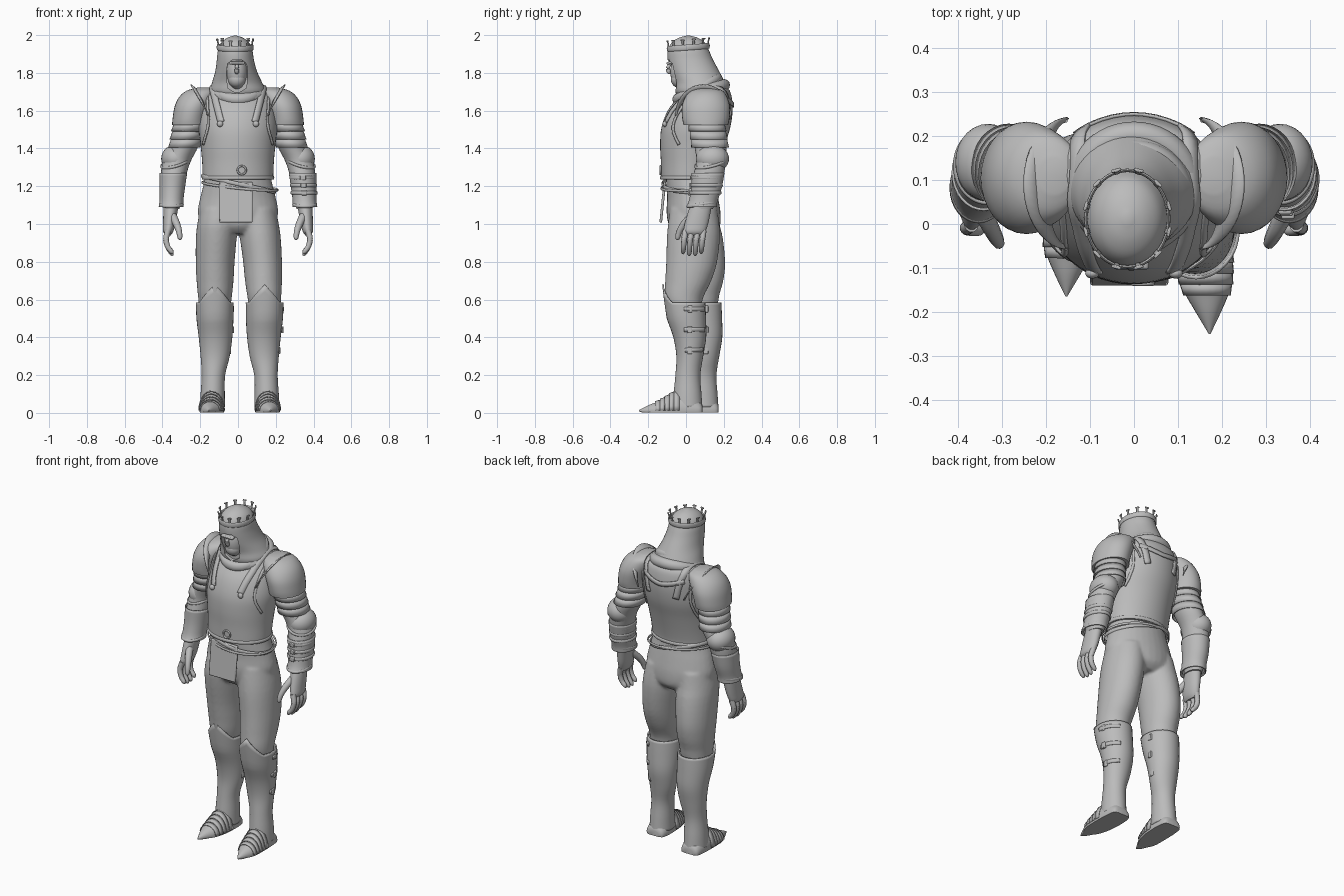
import bpy, bmesh, math
from mathutils import Vector, Matrix
from mathutils.bvhtree import BVHTree

if "Cube" in bpy.data.objects:
    bpy.data.objects.remove(bpy.data.objects["Cube"])

STEEL = bpy.data.materials.new("plain grey")
STEEL.use_nodes = True
STEEL.diffuse_color = (0.5, 0.5, 0.5, 1)
STEEL.node_tree.nodes["Principled BSDF"].inputs["Base Color"].default_value = (0.5, 0.5, 0.5, 1)
parts = []


def finish(name, bm, thick=0):
    bmesh.ops.recalc_face_normals(bm, faces=bm.faces)
    me = bpy.data.meshes.new(name)
    bm.to_mesh(me)
    bm.free()
    ob = bpy.data.objects.new(name, me)
    bpy.context.collection.objects.link(ob)
    me.materials.append(STEEL)
    if thick:
        mod = ob.modifiers.new("thickness", 'SOLIDIFY')
        mod.thickness, mod.offset = thick, 0
    parts.append(ob)
    return ob


def smooth(rows, n):
    """Catmull-Rom interpolation of equal-length tuples."""
    v = [Vector(r) for r in rows]
    out = []
    for i in range(len(v) - 1):
        a, b, c, d = v[max(i - 1, 0)], v[i], v[i + 1], v[min(i + 2, len(v) - 1)]
        for k in range(n):
            t = k / n
            out.append(b + (c - a) * t / 2 + (a * 2 - b * 5 + c * 4 - d) * t * t / 2
                       + (b * 3 - a - c * 3 + d) * t ** 3 / 2)
    return out + [v[-1]]


def skin(name, rings, cap=True, closed=True, thick=0):
    bm = bmesh.new()
    vs = [[bm.verts.new(p) for p in r] for r in rings]
    n = len(vs[0])
    for a, b in zip(vs, vs[1:]):
        for i in range(n if closed else n - 1):
            j = (i + 1) % n
            bm.faces.new((a[i], a[j], b[j], b[i]))
    if cap:
        bm.faces.new(vs[0])
        bm.faces.new(vs[-1])
    return finish(name, bm, thick)


def loft(name, rows, s=1, sub=4, seg=32, shift=None, peak=0, **kw):
    """Elliptical rings (x, y, z, rx, ry); peak raises the front of the last ring."""
    rings = []
    dense = smooth(rows, sub)
    for k, (x, y, z, rx, ry) in enumerate(dense):
        dx, dy = shift(z) if shift else (0, 0)
        ring = []
        for i in range(seg):
            a = math.tau * i / seg
            front = abs((a - 1.5 * math.pi + math.pi) % math.tau - math.pi)
            up = peak * max(0, 1 - front / 0.95) * max(0, (k - len(dense) + 5) / 4)
            ring.append((s * x + dx + rx * math.cos(a), y + dy + ry * math.sin(a), z + up))
        rings.append(ring)
    return skin(name, rings, **kw)


def ball(name, c, r, rot=(0, 0, 0)):
    bm = bmesh.new()
    bmesh.ops.create_uvsphere(bm, u_segments=28, v_segments=16, radius=1)
    ob = finish(name, bm)
    ob.location, ob.scale, ob.rotation_euler = c, r, rot
    return ob


def box(name, c, size, rot=(0, 0, 0), bevel=0.004):
    bm = bmesh.new()
    bmesh.ops.create_cube(bm, size=1, matrix=Matrix.Diagonal((*size, 1)))
    ob = finish(name, bm)
    ob.location, ob.rotation_euler = c, rot
    mod = ob.modifiers.new("bevel", 'BEVEL')
    mod.width, mod.segments = bevel, 2
    return ob


def tube(name, pts, n=5, seg=10):
    """Tapered tube through (x, y, z, radius) points."""
    path = smooth(pts, n)
    rings = []
    for i, p in enumerate(path):
        d = (path[min(i + 1, len(path) - 1)] - path[max(i - 1, 0)]).to_3d()
        q = d.to_track_quat('Z', 'Y')
        rings.append([p.to_3d() + q @ Vector((math.cos(math.tau * k / seg), math.sin(math.tau * k / seg), 0)) * p[3]
                      for k in range(seg)])
    return skin(name, rings)


def strap(name, base, pts, width, off=0.004):
    """Flat band laid on the surface of another part."""
    me = base.data
    tree = BVHTree.FromPolygons([v.co for v in me.vertices], [p.vertices for p in me.polygons])
    path = smooth(pts, 6)
    rings = []
    for i, p in enumerate(path):
        d = path[min(i + 1, len(path) - 1)] - path[max(i - 1, 0)]
        hit, nor = tree.find_nearest(p)[:2]
        side = d.cross(nor).normalized() * width / 2
        ring = []
        for k in (-1, 0, 1):
            h, n2 = tree.find_nearest(hit + side * k)[:2]
            ring.append(h + n2 * off)
        rings.append(ring)
    return skin(name, rings, cap=False, closed=False, thick=0.007)


def loop(name, c, rx, ry, r, height, tilt=(0, 0), seg=48):
    """Closed band round an ellipse; tilt raises it along x and y."""
    rings = []
    for k in range(seg + 1):
        a = math.tau * k / seg
        ca, sa = math.cos(a), math.sin(a)
        rings.append([(c[0] + ca * (rx + r * math.cos(b)), c[1] + sa * (ry + r * math.cos(b)),
                       c[2] + tilt[0] * ca + tilt[1] * sa + height * math.sin(b))
                      for b in [math.tau * j / 12 for j in range(12)]])
    return skin(name, rings, cap=False)


# Trousers: pelvis and thighs fused
def stance(z):
    t = min(1, max(0, (1 - z) / 0.4))
    return 0.018 * t, 0.085 * t


thigh = [(.145, .005, .5, .075, .075), (.14, -.012, .6, .088, .1), (.135, .012, .7, .098, .122),
         (.13, .03, .8, .103, .135), (.116, .04, .95, .108, .14), (.1, .04, 1.08, .1, .125)]
trousers = loft("trousers", [(0, .045, .95, .13, .1), (0, .045, .99, .19, .135), (0, .04, 1.06, .213, .143),
                             (0, .035, 1.14, .2, .135), (0, .025, 1.22, .18, .13), (0, .025, 1.28, .17, .13)])
legs = [loft("left_thigh", thigh), loft("right_thigh", thigh, -1, shift=stance)]
bm = bmesh.new()
for ob in [trousers] + legs:
    bm.from_mesh(ob.data)
bm.to_mesh(trousers.data)
bm.free()
for ob in legs:
    parts.remove(ob)
    bpy.data.objects.remove(ob)
mod = trousers.modifiers.new("fuse", 'REMESH')
mod.mode, mod.voxel_size, mod.use_smooth_shade = 'VOXEL', 0.009, True
trousers.modifiers.new("soften", 'SMOOTH').iterations = 6

# Greaves, straps and pointed shoes
for side, s in (("left", 1), ("right", -1)):
    dx, dy = (0, 0) if s > 0 else stance(0)
    move = lambda z: (dx, dy)
    greave = loft(side + "_greave", [(.153, .008, .03, .062, .075), (.152, .008, .1, .06, .07), (.148, .01, .2, .058, .062),
                                     (.139, .02, .3, .073, .067), (.137, .02, .4, .085, .083), (.14, .002, .5, .094, .1),
                                     (.141, -.012, .585, .096, .11)], s, shift=move, peak=.095, cap=False, thick=.008)
    for z in (.33, .44, .55):
        x0 = s * .14 + dx
        strap("%s_greave_strap" % side, greave,
              [(x0 + .09, dy - .01, z), (x0 + .1, dy + .06, z), (x0 + .05, dy + .12, z)], .022)
        box("%s_greave_buckle" % side, (x0 + (.074 if z < .4 else .09), dy + .02, z), (.022, .026, .036))
    shoe = [(.155, .088, .035, .035), (.155, .075, .056, .06), (.155, .02, .065, .1), (.157, -.05, .065, .115),
            (.16, -.1, .062, .088), (.165, -.15, .053, .06), (.169, -.2, .029, .04), (.172, -.25, .002, .015)]
    arch = lambda x, y, w, h, lift=0: [(s * x + dx + w * math.cos(math.tau * i / 24), y + dy,
                                        max(.002, .012 + (h - .012) * math.sin(math.tau * i / 24)) + lift) for i in range(24)]
    dense = smooth(shoe, 4)
    skin(side + "_shoe", [arch(*r) for r in dense])
    for k in range(11, 20, 2):
        a, b = dense[k], dense[k + 2]
        skin(side + "_shoe_plate", [arch(a[0], a[1], a[2] + .001, a[3] + .001)[:13],
                                    arch(b[0], b[1], b[2] + .004, b[3] + .006)[:13]], cap=False, closed=False, thick=.004)

# Breastplate with straps, rivets and ring
torso = loft("breastplate", [(0, .018, 1.235, .186, .15), (0, .018, 1.26, .187, .15), (0, .025, 1.33, .19, .158),
                             (0, .035, 1.42, .198, .172), (0, .052, 1.51, .208, .182), (0, .075, 1.6, .2, .172),
                             (0, .1, 1.67, .19, .142), (0, .11, 1.715, .165, .115), (0, .11, 1.74, .1, .07)], seg=48)
loop("breastplate_rim", (0, .018, 1.245), .187, .151, .005, .01)
for s in (1, -1):
    strap("shoulder_strap", torso, [(s * .09, -.11, 1.54), (s * .115, -.06, 1.63), (s * .135, .02, 1.71),
                                    (s * .13, .12, 1.74), (s * .12, .21, 1.68), (s * .1, .25, 1.55)], .035)
    strap("armhole_edge", torso, [(s * .19, -.04, 1.42), (s * .17, -.08, 1.52), (s * .165, -.02, 1.63), (s * .17, .08, 1.71),
                                  (s * .17, .18, 1.66), (s * .18, .2, 1.52), (s * .19, .14, 1.42)], .014)
    ball("chest_rivet", (s * .095, -.112, 1.53), (.016, .012, .016))
ring = loop("belly_ring", (0, 0, 0), .022, .022, .005, .005)
ring.location, ring.rotation_euler = (.02, -.136, 1.285), (math.pi / 2, 0, 0)
strap("back_strap", torso, [(-.13, .2, 1.66), (0, .25, 1.63), (.13, .2, 1.66)], .025)

# Belt and hanging cloth
loop("belt", (.003, .025, 1.212), .193, .15, .005, .011, (-.042, 0))
loop("slack_belt", (.01, .025, 1.2), .2, .156, .004, .007, (-.02, .012))
box("hanging_cloth", (-.011, -.123, 1.115), (.178, .014, .215), (-.1, 0, 0), .006)

# Shoulders and arms
for side, s in (("left", 1), ("right", -1)):
    loft(side + "_pauldron", [(.257, .105, 1.525, .092, .118), (.254, .105, 1.56, .092, .125), (.24, .105, 1.62, .096, .127),
                              (.218, .107, 1.67, .095, .112), (.195, .11, 1.705, .078, .085), (.18, .11, 1.722, .035, .04)], s)
    flange = []
    for k in range(25):
        t = math.pi * k / 24
        c, h = math.cos(t), math.sin(t)
        flange.append([(s * (.155 + .045 * h), .092 - .14 * c, 1.565 + .12 * h),
                       (s * (.152 + .07 * h), .092 - .147 * c, 1.565 + .15 * h),
                       (s * (.15 + .1 * h), .092 - .15 * c, 1.568 + .17 * h)])
    skin(side + "_shoulder_flange", flange, cap=False, closed=False, thick=.006)
    loft(side + "_arm", [(.25, .1, 1.6, .075, .09), (.264, .112, 1.5, .076, .092), (.284, .13, 1.41, .073, .085),
                         (.325, .132, 1.33, .074, .078), (.342, .118, 1.25, .066, .08), (.35, .1, 1.16, .056, .07),
                         (.352, .085, 1.08, .042, .058)], s)
    for k in range(3):
        z = 1.535 - .043 * k
        x, y = .26 + .008 * k, .109 + .007 * k
        loft(side + "_arm_plate", [(x, y, z, .076, .092), (x + .009, y + .005, z - .044, .083, .098)], s,
             sub=1, cap=False, thick=.005)
    ball(side + "_elbow_guard", (s * .332, .14, 1.345), (.075, .088, .073), (0, s * -.35, 0))
    loop(side + "_elbow_rim", (s * .332, .133, 1.325), .074, .084, .006, .008, (s * -.02, .02))
    loft(side + "_bracer", [(.342, .117, 1.27, .07, .084), (.348, .108, 1.19, .064, .078), (.352, .092, 1.125, .06, .073),
                            (.354, .082, 1.09, .063, .078)], s, cap=False, thick=.006)
    loop(side + "_cuff", (s * .353, .084, 1.105), .058, .074, .008, .009, (0, .012))
    if s > 0:
        for z, x, y in ((1.245, .344, .113), (1.205, .347, .109), (1.165, .35, .102)):
            loop("bracer_strap", (x, y, z), .066, .08, .006, .01)
            box("bracer_buckle", (x, y - .084, z), (.03, .014, .026))
    # Hand with curled fingers
    loft(side + "_palm", [(.352, .083, 1.11, .04, .056), (.358, .07, 1.06, .037, .06), (.364, .055, 1.0, .033, .062),
                          (.37, .045, .96, .027, .058), (.37, .045, .94, .014, .045)], s)
    for k in range(4):
        y, tip = .093 - .032 * k, .855 - .012 * math.sin(k)
        tube(side + "_finger", [(s * .37, y, .965, .016), (s * .381, y - .006, .92, .0155), (s * .372, y - .01, .88, .014),
                                (s * .352, y - .012, tip, .012), (s * .346, y - .013, tip - .012, .004)])
    tube(side + "_thumb", [(s * .345, .03, 1.04, .022), (s * .325, -.01, 1.0, .019), (s * .312, -.035, .96, .016),
                           (s * .307, -.045, .925, .012), (s * .306, -.047, .915, .003)])

# Hood with face opening
hood = loft("hood", [(0, .09, 1.65, .12, .12), (0, .086, 1.7, .148, .143), (-.005, .072, 1.75, .132, .134),
                     (-.01, .045, 1.81, .11, .13), (-.014, .023, 1.87, .098, .12), (-.015, .013, 1.92, .091, .108),
                     (-.015, .012, 1.96, .073, .088), (-.015, .012, 1.985, .043, .052), (-.015, .012, 1.997, .008, .01)], seg=40)
outline = [(-.06, 1.72), (-.066, 1.8), (-.06, 1.85), (-.035, 1.868), (.015, 1.868), (.04, 1.85), (.046, 1.8), (.04, 1.72), (-.01, 1.69)]
cutter = skin("face_cutter", [[(x + .005, y, z) for x, z in outline] for y in (-.2, -.035)])
cut = hood.modifiers.new("face opening", 'BOOLEAN')
cut.object, cut.operation, cut.solver = cutter, 'DIFFERENCE', 'EXACT'
parts.remove(cutter)
cutter.hide_render = True
cutter.hide_set(True)
ball("face", (-.006, -.015, 1.805), (.056, .068, .095))
ball("beard", (-.006, -.035, 1.765), (.046, .045, .045))
tube("nose", [(-.006, -.082, 1.85, .007), (-.006, -.096, 1.825, .011), (-.006, -.09, 1.805, .012), (-.006, -.08, 1.8, .006)])
box("brow", (-.006, -.088, 1.853), (.08, .03, .014), (.2, 0, 0), .005)
loop("cowl", (0, .083, 1.7), .125, .12, .03, .032, (0, .035))
loop("cowl_fold", (0, .06, 1.715), .115, .11, .022, .028, (0, .055))

# Crown
C, RX, RY = Vector((-.015, .012, 1.935)), .094, .11
loop("crown_band", C, RX, RY, .004, .015, (0, .008))
for k in range(12):
    a = math.tau * (k + .5) / 12
    p = C + Vector((RX * math.cos(a), RY * math.sin(a), .024 + .008 * math.sin(a)))
    box("crown_point", p, (.006, .012, .04), (0, .15, a), .002)
    box("crown_tip", p + Vector((.004 * math.cos(a), .004 * math.sin(a), .016)), (.007, .022, .008), (0, .15, a), .002)

# Shading
bpy.ops.object.select_all(action='DESELECT')
for ob in parts:
    ob.select_set(True)
bpy.context.view_layer.objects.active = torso
bpy.ops.object.shade_smooth_by_angle(angle=math.radians(40))
